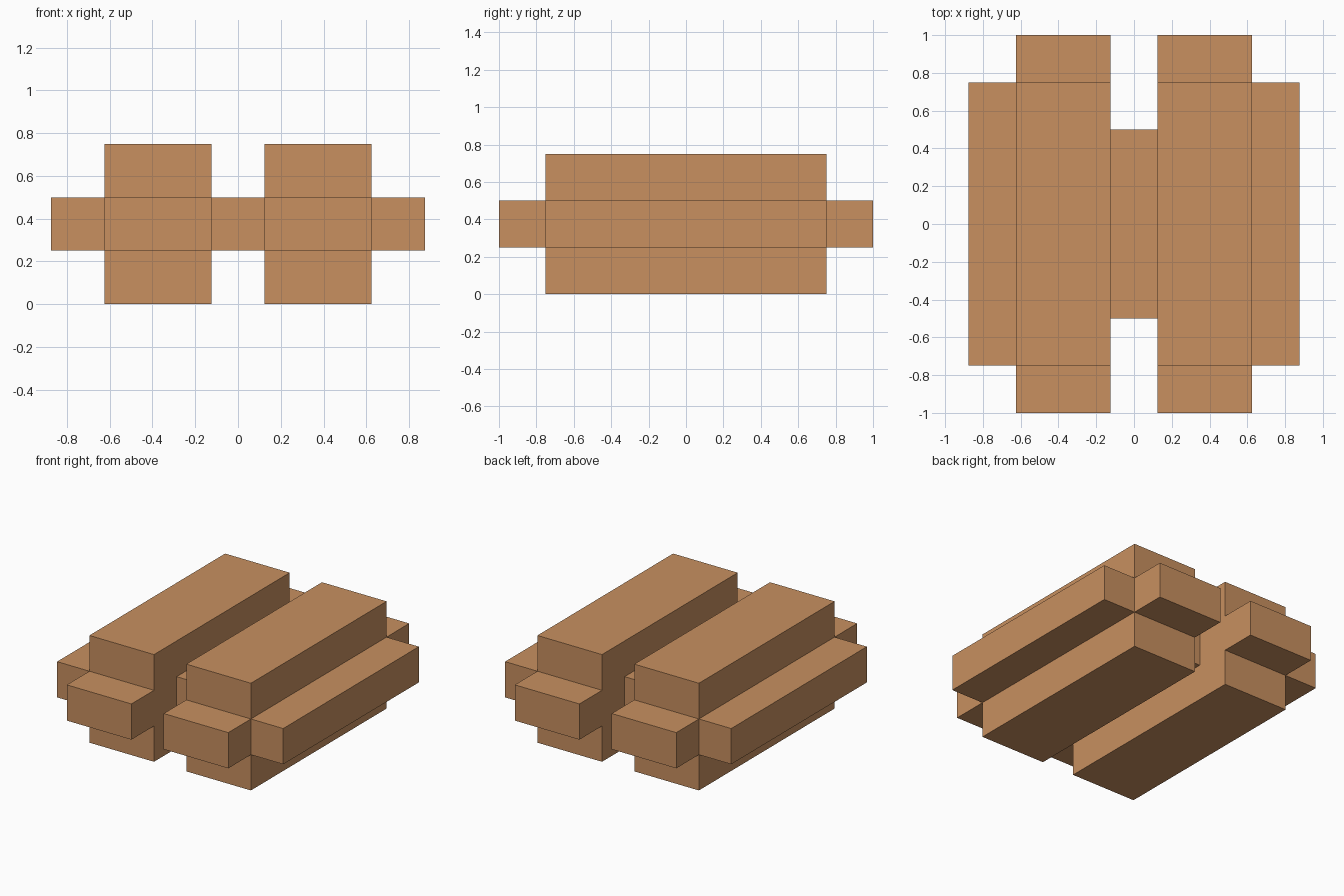
import bpy, bmesh
from mathutils import Vector

if "Cube" in bpy.data.objects:
    bpy.data.objects.remove(bpy.data.objects["Cube"])

wood = bpy.data.materials.new("warm_tan")
wood.diffuse_color = (0.578, 0.279, 0.117, 1.0)
wood.use_nodes = True
wood.node_tree.nodes["Principled BSDF"].inputs["Base Color"].default_value = wood.diffuse_color


def box(name, lo, hi, hidden=()):
    """Box between two corners; faces whose normals are in hidden are left out."""
    lo, hi = Vector(lo), Vector(hi)
    bm = bmesh.new()
    bmesh.ops.create_cube(bm, size=1)
    for v in bm.verts:
        v.co = Vector((lo[i] + (v.co[i] + 0.5) * (hi[i] - lo[i]) for i in range(3)))
    bm.normal_update()
    drop = [f for f in bm.faces if any(f.normal.dot(Vector(n)) > 0.9 for n in hidden)]
    bmesh.ops.delete(bm, geom=drop, context='FACES')
    mesh = bpy.data.meshes.new(name)
    bm.to_mesh(mesh)
    bm.free()
    mesh.materials.append(wood)
    bpy.context.collection.objects.link(bpy.data.objects.new(name, mesh))


for side, s in (("left", -1), ("right", 1)):
    # Main long beam
    x0, x1 = sorted((s * 0.125, s * 0.625))
    box(side + "_beam", (x0, -0.75, 0), (x1, 0.75, 0.75))
    # Blocks on the two beam ends
    box(side + "_front_block", (x0, -1, 0.25), (x1, -0.75, 0.5), [(0, 1, 0)])
    box(side + "_back_block", (x0, 0.75, 0.25), (x1, 1, 0.5), [(0, -1, 0)])
    # Outer side rail
    r0, r1 = sorted((s * 0.625, s * 0.875))
    box(side + "_rail", (r0, -0.75, 0.25), (r1, 0.75, 0.5), [(-s, 0, 0)])

# Bridge joining the beams
box("centre_bridge", (-0.125, -0.5, 0.25), (0.125, 0.5, 0.5), [(1, 0, 0), (-1, 0, 0)])
